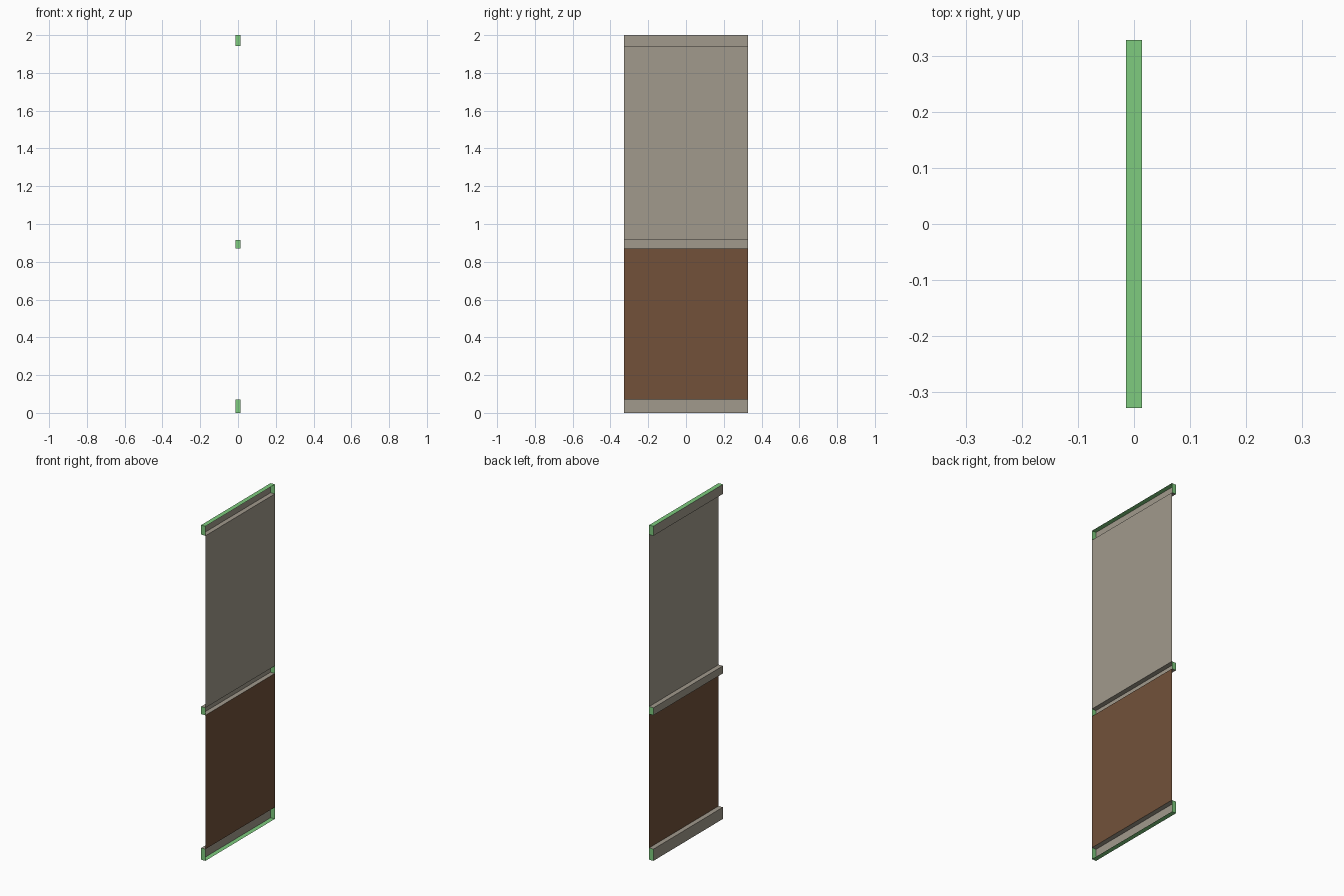
import bpy, bmesh

if "Cube" in bpy.data.objects:
    bpy.data.objects.remove(bpy.data.objects["Cube"])

X, Y = 0.014, 0.328   # half thickness and half width


def material(name, rgb):
    m = bpy.data.materials.new(name)
    m.diffuse_color = (*rgb, 1)
    m.use_nodes = True
    m.node_tree.nodes["Principled BSDF"].inputs["Base Color"].default_value = m.diffuse_color
    return m


stone = material("warm_grey", (0.355, 0.322, 0.262))
wood = material("brown", (0.168, 0.083, 0.042))
green = material("light_green", (0.21, 0.597, 0.21))


def finish(name, bm, mats):
    me = bpy.data.meshes.new(name)
    bm.to_mesh(me)
    bm.free()
    for m in mats:
        me.materials.append(m)
    ob = bpy.data.objects.new(name, me)
    bpy.context.collection.objects.link(ob)


def rail(name, z0, z1):
    """Channel open toward +x; ends and the outermost top/bottom are green."""
    bm = bmesh.new()
    bmesh.ops.create_cube(bm, size=1)
    for v in bm.verts:
        v.co.x *= 2 * X
        v.co.y *= 2 * Y
        v.co.z = z0 if v.co.z < 0 else z1
    bm.normal_update()
    bmesh.ops.delete(bm, geom=[f for f in bm.faces if f.normal.x > 0.5],
                     context='FACES_ONLY')
    for f in bm.faces:
        z = f.calc_center_median().z
        if abs(f.normal.y) > 0.5 or z < 0.001 or z > 1.999:
            f.material_index = 1
    finish(name, bm, [stone, green])


def panel(name, z0, z1, mat):
    """Single sheet on the +x side, facing +x."""
    bm = bmesh.new()
    bm.faces.new([bm.verts.new((X, y, z)) for y, z in
                  ((-Y, z0), (Y, z0), (Y, z1), (-Y, z1))])
    finish(name, bm, [mat])


# Horizontal rails
rail("bottom_rail", 0.0, 0.07)
rail("middle_rail", 0.87, 0.915)
rail("top_rail", 1.943, 2.0)

# Sheets between the rails
panel("lower_panel", 0.07, 0.87, wood)
panel("upper_panel", 0.915, 1.943, stone)
